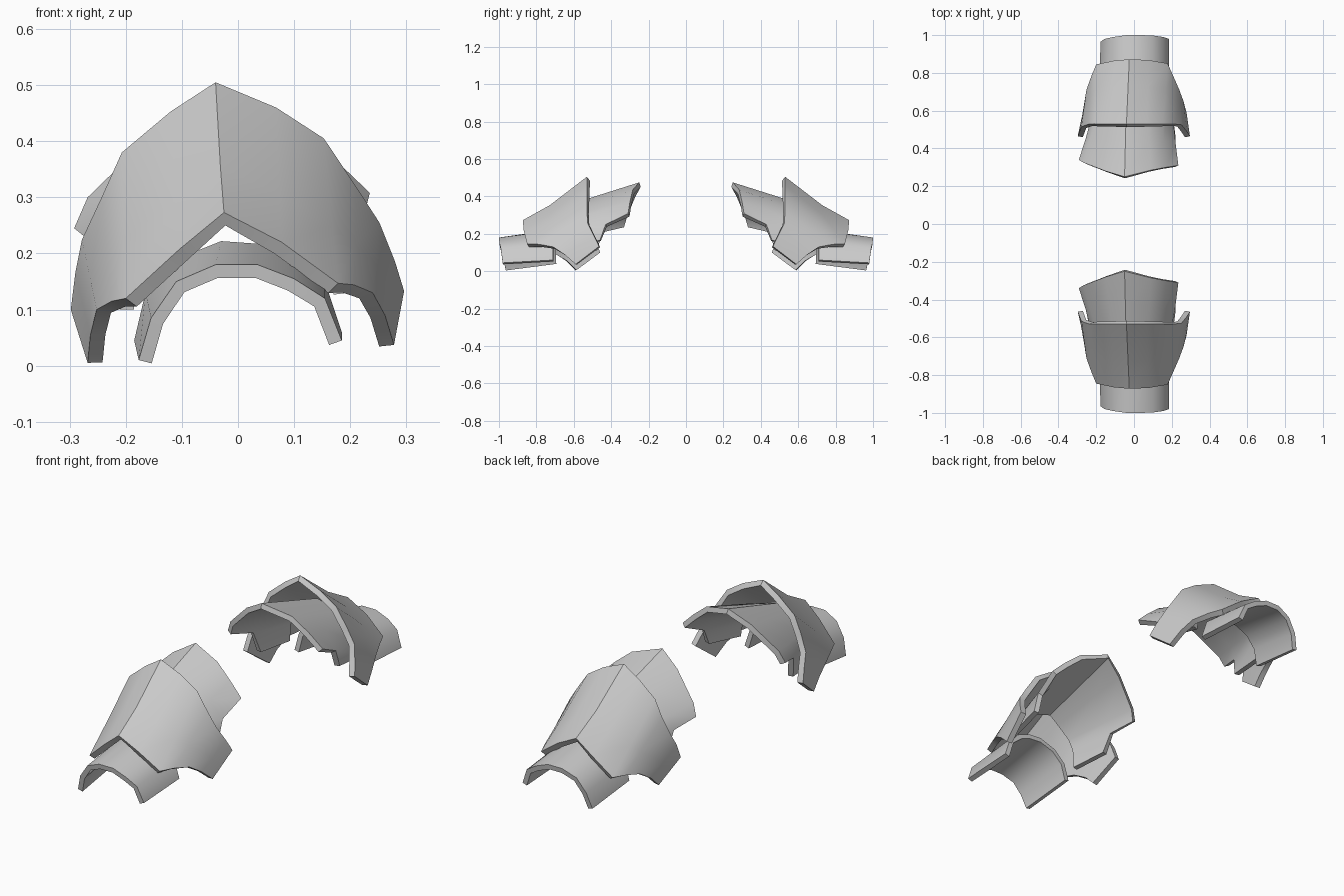
import bpy

if "Cube" in bpy.data.objects:
    bpy.data.objects.remove(bpy.data.objects["Cube"])

steel = bpy.data.materials.new("plain_grey")
steel.diffuse_color = (0.6, 0.6, 0.6, 1)
steel.use_nodes = True
steel.node_tree.nodes["Principled BSDF"].inputs["Base Color"].default_value = steel.diffuse_color


def blend(a, b, t, sag=0.0):
    """Cross-section between two others, lowered a little along the crown."""
    out = []
    for p, q in zip(a, b):
        m = [u + (v - u) * t for u, v in zip(p, q)]
        m[2] -= sag * max(0, 1 - abs(m[0]) / 0.25)
        out.append(tuple(m))
    return out


def plate(name, rows, thick, side):
    """Curved plate lofted through open arches; side=-1 mirrors it in y."""
    verts, index = [], {}
    for r, row in enumerate(rows):
        for c, p in enumerate(row):
            if p:
                index[r, c] = len(verts)
                verts.append((p[0], p[1] * side, p[2]))
    faces = []
    for r in range(len(rows) - 1):
        for c in range(len(rows[0]) - 1):
            keys = [(r, c), (r, c + 1), (r + 1, c + 1), (r + 1, c)]
            if all(k in index for k in keys):
                f = [index[k] for k in keys]
                faces.append(f if side > 0 else f[::-1])
    mesh = bpy.data.meshes.new(name)
    mesh.from_pydata(verts, [], faces)
    mesh.materials.append(steel)
    ob = bpy.data.objects.new(name, mesh)
    bpy.context.collection.objects.link(ob)
    bpy.ops.object.select_all(action='DESELECT')
    ob.select_set(True)
    bpy.context.view_layer.objects.active = ob
    mod = ob.modifiers.new("thickness", 'SOLIDIFY')
    mod.thickness, mod.offset = thick, -1
    bpy.ops.object.modifier_apply(modifier=mod.name)
    bpy.ops.object.shade_smooth_by_angle(angle=0.6)


# Large middle plate: low front arch and tall pointed rear arch
mid_front = [(-.268, -.59, .005), (-.263, -.64, .055), (-.252, -.71, .10), (-.225, -.785, .115),
             (-.20, -.845, .12), (-.105, -.865, .207), (-.025, -.872, .273), (.078, -.868, .22),
             (.178, -.85, .147), (.207, -.785, .144), (.24, -.71, .13), (.262, -.65, .09),
             (.278, -.59, .037)]
mid_rear = [(-.298, -.465, .10), (-.29, -.485, .165), (-.278, -.515, .225), (-.243, -.528, .30),
            (-.207, -.53, .38), (-.12, -.53, .453), (-.04, -.53, .505), (.068, -.53, .46),
            (.153, -.53, .405), (.21, -.53, .32), (.252, -.525, .255), (.28, -.49, .185),
            (.296, -.465, .133)]

# Small lower cuff
cuff_front = [(-.177, -.965, .01), (-.155, -.98, .085), (-.11, -.99, .15), (-.04, -1, .18),
              (.035, -1, .18), (.10, -.998, .155), (.155, -.99, .12), (.185, -.98, .045)]
cuff_rear = [(-.185, -.695, .045), (-.165, -.70, .13), (-.11, -.705, .19), (-.03, -.71, .222),
             (.04, -.71, .217), (.10, -.71, .195), (.155, -.71, .15), (.185, -.71, .06)]

# Upper plate: short legs at both sides stop halfway, so the rear arch has none
top_front = [(-.21, -.665, .10), (-.20, -.66, .19), (-.17, -.66, .245), (-.10, -.66, .305),
             (-.04, -.66, .345), (.07, -.66, .315), (.14, -.66, .26), (.18, -.66, .195),
             (.195, -.665, .13)]
top_rear = [(-.25, -.44, .19), (-.292, -.34, .245), (-.268, -.325, .30), (-.15, -.28, .415),
            (-.05, -.25, .475), (.09, -.285, .435), (.17, -.30, .37), (.235, -.31, .308),
            (.225, -.43, .24)]
top_mid = blend(top_front, top_rear, .6)
top_mid[0], top_mid[1] = (-.235, -.48, .11), (-.255, -.455, .215)
top_mid[7], top_mid[8] = (.22, -.43, .25), (.22, -.46, .165)
top_rear[0] = top_rear[8] = None

for label, side in (("front", 1), ("back", -1)):
    plate(label + "_middle_plate",
          [mid_front, blend(mid_front, mid_rear, .42, .02), mid_rear], .027, side)
    plate(label + "_lower_cuff", [cuff_front, cuff_rear], .024, side)
    plate(label + "_upper_plate", [top_front, top_mid, top_rear], .025, side)
